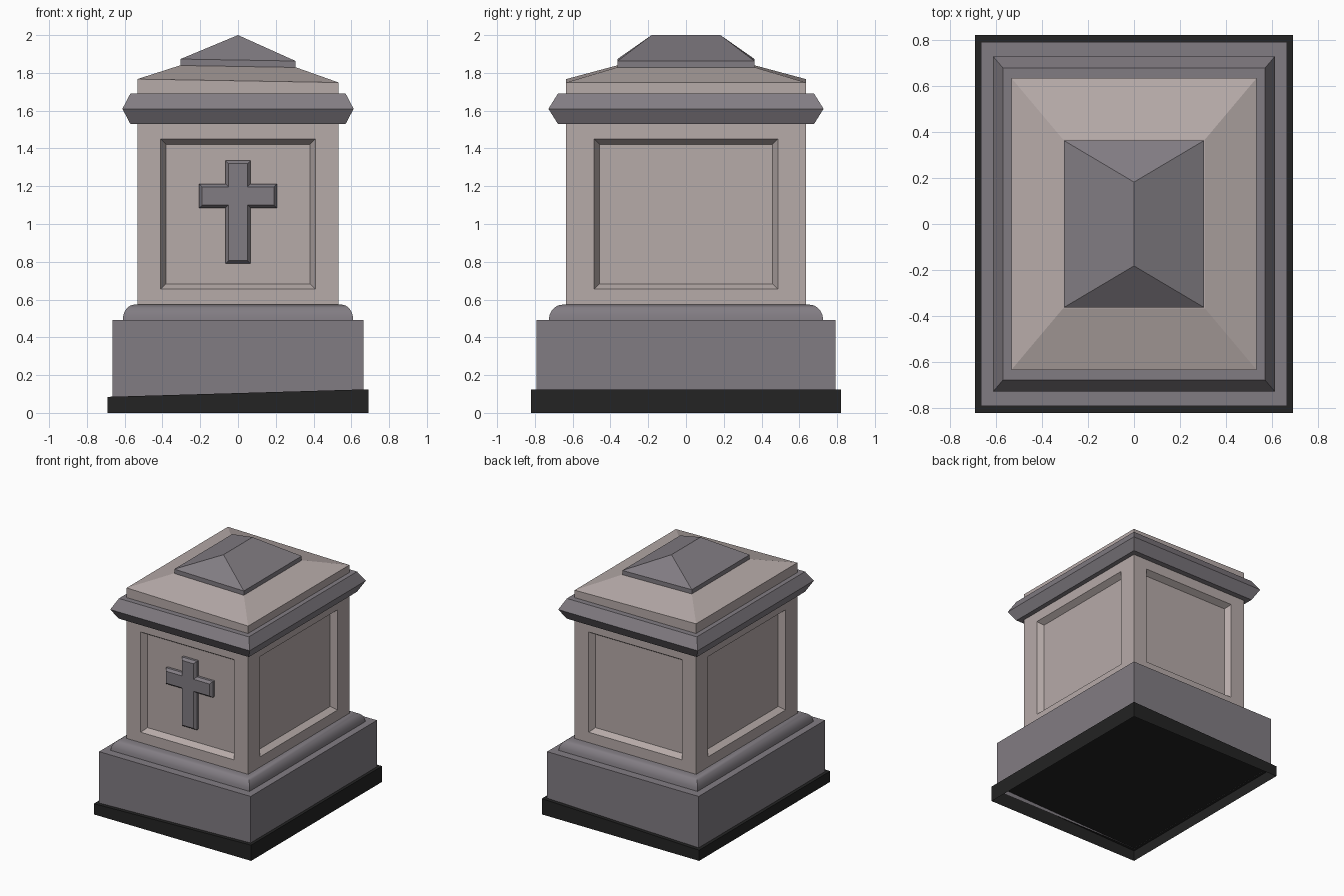
import bpy
from math import sin, cos, pi
from mathutils import Matrix, Vector

cube = bpy.data.objects.get("Cube")
if cube:
    bpy.data.objects.remove(cube, do_unlink=True)

DEPTH = 1.19          # every tier is this much deeper than it is wide
BODY = 0.533          # half width of the body
ROOF_TILT = -0.017    # slight settling of the roof
BASE_TILT = 0.029     # sloping top of the footing


def material(name, rgb):
    m = bpy.data.materials.new(name)
    m.use_nodes = True
    m.diffuse_color = (*rgb, 1)
    m.node_tree.nodes["Principled BSDF"].inputs["Base Color"].default_value = (*rgb, 1)
    return m


pale = material("pale stone", (0.47, 0.405, 0.395))
grey = material("grey stone", (0.222, 0.203, 0.226))
black = material("black footing", (0.017, 0.017, 0.017))


def make(name, verts, faces, mat):
    mesh = bpy.data.meshes.new(name)
    mesh.from_pydata(verts, [], faces)
    mesh.validate()
    mesh.materials.append(mat)
    ob = bpy.data.objects.new(name, mesh)
    bpy.context.collection.objects.link(ob)
    return ob


def bridge(rings, top=True, bottom=False):
    """Join equal rings with quads and optionally close the ends."""
    n = len(rings[0])
    verts = [v for r in rings for v in r]
    faces = []
    for k in range(len(rings) - 1):
        a, b = k * n, k * n + n
        for i in range(n):
            j = (i + 1) % n
            faces.append((a + i, a + j, b + j, b + i))
    if top:
        faces.append(tuple(range(len(verts) - n, len(verts))))
    if bottom:
        faces.append(tuple(reversed(range(n))))
    return verts, faces


def tier(w, z, tilt=0):
    """Rectangular ring of half width w whose height may slope along x."""
    return [(x * w, y * w * DEPTH, z + tilt * x * w)
            for x, y in ((-1, -1), (1, -1), (1, 1), (-1, 1))]


def stack(name, mat, tiers, **ends):
    return make(name, *bridge([tier(*t) for t in tiers], **ends), mat)


# Footing, hollow underneath, and plinth
stack("footing", black, [(0.69, 0), (0.69, 0.105, BASE_TILT)])
stack("plinth", grey, [(0.665, 0.085), (0.665, 0.493)])

# Rounded moulding on the plinth
curve = [(0.55 + 0.06 * cos(a), 0.493 + 0.08 * sin(a))
         for a in (i * pi / 10 for i in range(6))]
moulding = stack("base_moulding", grey, curve)
bpy.ops.object.select_all(action="DESELECT")
moulding.select_set(True)
bpy.context.view_layer.objects.active = moulding
bpy.ops.object.shade_smooth_by_angle(angle=pi / 5)

# Body walls with recessed, bevelled panels
RECESS = 0.045


def rect(half, low, high, turn, dist):
    return [turn @ Vector((x, -dist, z))
            for x, z in ((-half, low), (half, low), (half, high), (-half, high))]


for i, side in enumerate(("front", "left", "back", "right")):
    turn = Matrix.Rotation(i * pi / 2, 3, "Z")
    wide = BODY if i % 2 == 0 else BODY * DEPTH
    dist = BODY * DEPTH if i % 2 == 0 else BODY
    panel = 0.41 if i % 2 == 0 else 0.487
    rings = [rect(wide, 0.5, 1.6, turn, dist),
             rect(panel, 0.655, 1.45, turn, dist),
             rect(panel - 0.028, 0.682, 1.422, turn, dist - RECESS)]
    make(side + "_wall", *bridge(rings), pale)

# Bevelled cross standing on the front panel
floor = -BODY * DEPTH + RECESS


def cross_ring(inset, y):
    stem, arm = 0.066 - inset, 0.206 - inset
    foot, head = 0.79 + inset, 1.335 - inset
    low, high = 1.085 + inset, 1.212 - inset
    half = [(stem, foot), (stem, low), (arm, low),
            (arm, high), (stem, high), (stem, head)]
    outline = half + [(-x, z) for x, z in reversed(half)]
    return [(x, y, z) for x, z in outline]


make("front_cross", *bridge([cross_ring(0, floor), cross_ring(0, floor - 0.02),
                             cross_ring(0.016, floor - 0.04)]), grey)

# Cornice, sloping roof and ridged cap
stack("cornice", grey, [(0.57, 1.53), (0.612, 1.61), (0.57, 1.69)], bottom=True)
stack("roof", pale, [(BODY, 1.6), (BODY, 1.758, ROOF_TILT), (0.308, 1.834, ROOF_TILT)])

verts, faces = bridge([tier(0.305, 1.825, ROOF_TILT), tier(0.305, 1.868, ROOF_TILT)],
                      top=False)
verts += [(0, -0.182, 2), (0, 0.182, 2)]
faces += [(4, 5, 8), (5, 6, 9, 8), (6, 7, 9), (7, 4, 8, 9)]
make("ridged_cap", verts, faces, grey)
